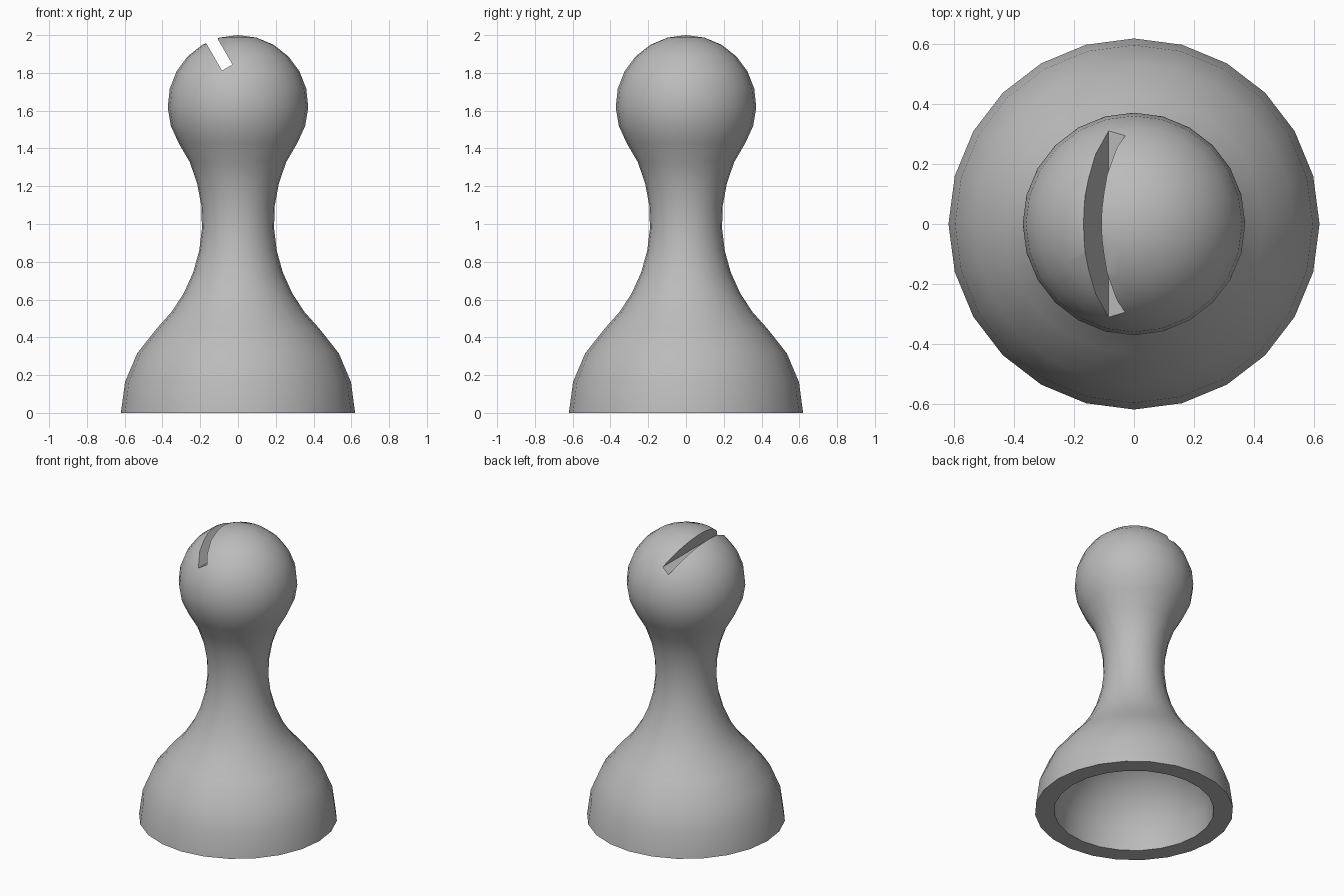
import bpy
import bmesh
from math import sin, cos, radians, sqrt, atan2
from mathutils import Matrix, Vector

if "Cube" in bpy.data.objects:
    bpy.data.objects.remove(bpy.data.objects["Cube"], do_unlink=True)

SIDES = 24
BASE_R, WALL = 0.62, 0.12
HEAD_R, HEAD_Z = 0.372, 1.628
NECK_R, NECK_Z, NECK_CURVE = 0.19, 1.013, 0.79

grey = bpy.data.materials.new("grey")
grey.use_nodes = True
color = (0.5, 0.5, 0.5, 1)
grey.diffuse_color = color
grey.node_tree.nodes["Principled BSDF"].inputs["Base Color"].default_value = color


def arc(cx, cz, r, start, end, steps):
    """Profile points on a circle, angles in radians."""
    angles = [start + (end - start) * i / steps for i in range(steps + 1)]
    return [(cx + r * cos(a), cz + r * sin(a)) for a in angles]


def add_object(name, bm):
    mesh = bpy.data.meshes.new(name)
    bm.to_mesh(mesh)
    bm.free()
    mesh.materials.append(grey)
    obj = bpy.data.objects.new(name, mesh)
    bpy.context.collection.objects.link(obj)
    return obj


# Profile: hollow underside, rounded base, concave neck, ball head
neck_x = NECK_R + NECK_CURVE
low = atan2(NECK_Z, neck_x)
high = atan2(NECK_Z - HEAD_Z, neck_x)
half = radians(180)
quarter = radians(90)
cavity = arc(0, 0, BASE_R - WALL, quarter, 0, 6)
base = arc(0, 0, BASE_R, 0, low, 3)
neck = arc(neck_x, NECK_Z, NECK_CURVE, half + low, half + high, 9)
head = arc(0, HEAD_Z, HEAD_R, high, quarter, 8)
profile = cavity + base + neck[1:-1] + head
profile[0] = (0, profile[0][1])
profile[-1] = (0, profile[-1][1])

# Turned body
bm = bmesh.new()
verts = [bm.verts.new((x, 0, z)) for x, z in profile]
edges = [bm.edges.new(pair) for pair in zip(verts, verts[1:])]
bmesh.ops.spin(bm, geom=verts + edges, cent=(0, 0, 0), axis=(0, 0, 1),
               angle=2 * half, steps=SIDES, use_duplicate=False)
bmesh.ops.remove_doubles(bm, verts=bm.verts[:], dist=0.0005)
bmesh.ops.dissolve_degenerate(bm, edges=bm.edges[:], dist=0.0005)
bmesh.ops.recalc_face_normals(bm, faces=bm.faces[:])
body = add_object("pawn_body", bm)

# Slanted slot across the head
tilt = Matrix.Rotation(radians(-30), 4, "Y")
floor = Vector((-0.057, 0, 1.828))
bm = bmesh.new()
bmesh.ops.create_cube(bm, size=1, matrix=Matrix.Translation(floor) @ tilt
                      @ Matrix.Translation((0, 0, 0.2))
                      @ Matrix.Diagonal((0.064, 1, 0.4, 1)))
cutter = add_object("slot_cutter", bm)
cutter.hide_render = True

bpy.ops.object.select_all(action="DESELECT")
body.select_set(True)
bpy.context.view_layer.objects.active = body
cut = body.modifiers.new("slot", "BOOLEAN")
cut.operation = "DIFFERENCE"
cut.solver = "EXACT"
cut.object = cutter
bpy.ops.object.modifier_apply(modifier=cut.name)
bpy.data.objects.remove(cutter, do_unlink=True)
bpy.ops.object.shade_smooth_by_angle(angle=radians(35))
